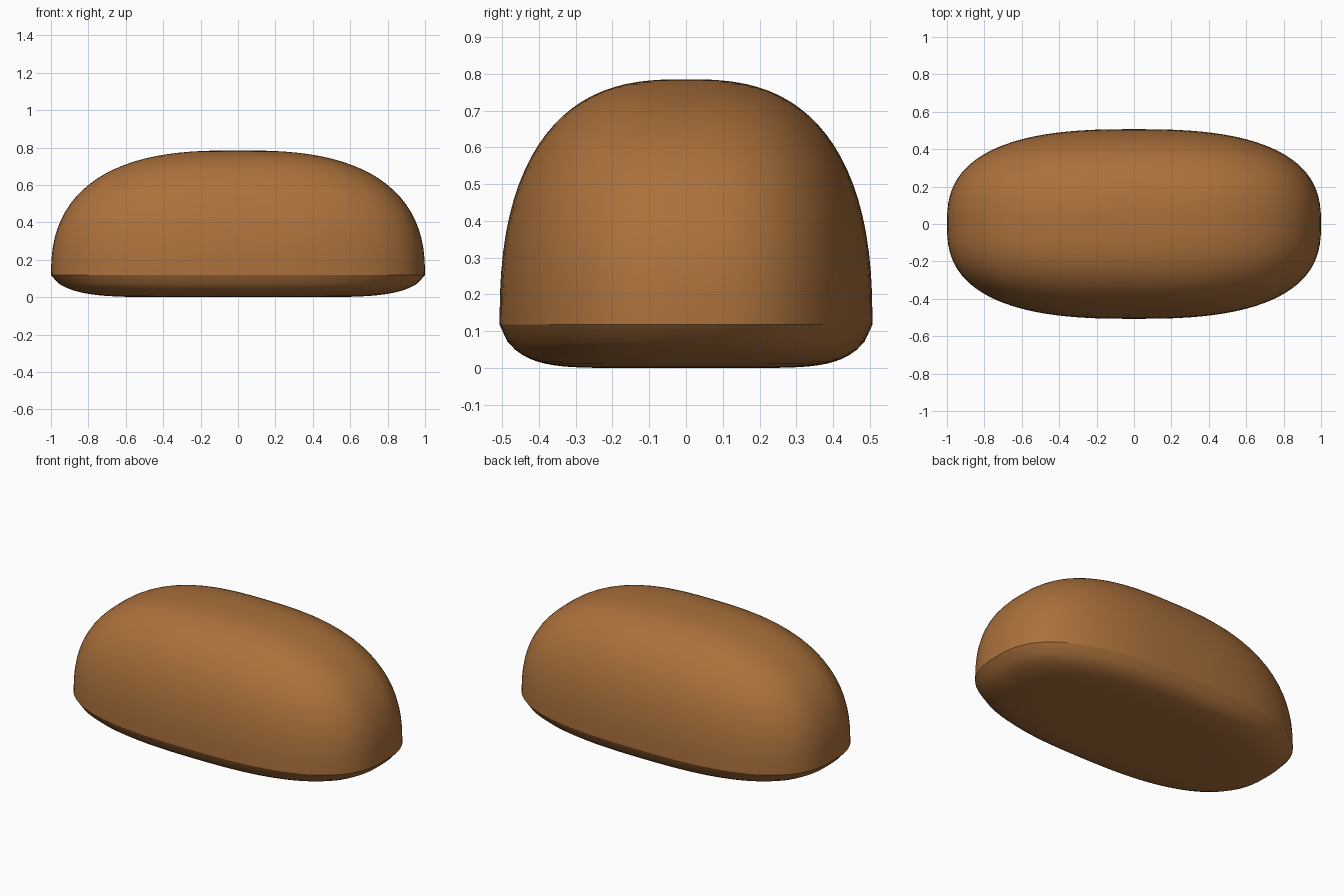
import bpy
import bmesh
import math

cube = bpy.data.objects.get("Cube")
if cube:
    bpy.data.objects.remove(cube, do_unlink=True)

HALF_X, HALF_Y = 1.0, 0.507
RIM_Z, TOP_Z = 0.118, 0.785
SEGMENTS, RINGS = 96, 24

# Warm brown crust
crust = bpy.data.materials.new("brown_crust")
crust.use_nodes = True
colour = (0.41, 0.165, 0.045, 1)
crust.diffuse_color = colour
crust.node_tree.nodes["Principled BSDF"].inputs["Base Color"].default_value = colour


def rounded(value, power):
    return math.copysign(abs(value) ** power, value)


def add_ring(bm, scale, z):
    """Add one rounded oblong ring of the body."""
    ring = []
    for i in range(SEGMENTS):
        a = math.tau * i / SEGMENTS
        x = HALF_X * scale * rounded(math.cos(a), 2 / 2.65)
        y = HALF_Y * scale * rounded(math.sin(a), 2 / 2.65)
        ring.append(bm.verts.new((x, y, z)))
    return ring


def dome_z(s):
    return RIM_Z + (TOP_Z - RIM_Z) * (1 - s ** 2.7) ** 0.41


def base_z(s):
    return RIM_Z * (1 - (1 - s ** 7) ** 0.7)


def add_cap(bm, rim, scales, height):
    """Close the rim with rings that shrink to a centre point."""
    previous = rim
    for s in scales:
        ring = add_ring(bm, s, height(s))
        for i in range(SEGMENTS):
            j = (i + 1) % SEGMENTS
            bm.faces.new((previous[i], previous[j], ring[j], ring[i]))
        previous = ring
    centre = bm.verts.new((0, 0, height(0)))
    for i in range(SEGMENTS):
        bm.faces.new((previous[i], previous[(i + 1) % SEGMENTS], centre))


# Tall dome above the rim, shallow flattened base below it
bm = bmesh.new()
rim = add_ring(bm, 1, RIM_Z)
add_cap(bm, rim, [math.cos(math.pi / 2 * i / RINGS) for i in range(1, RINGS)], dome_z)
add_cap(bm, rim, [1 - i / RINGS for i in range(1, RINGS)], base_z)
bmesh.ops.recalc_face_normals(bm, faces=bm.faces)

# Smooth everywhere except the crisp rim
for face in bm.faces:
    face.smooth = True
for i in range(SEGMENTS):
    bm.edges.get((rim[i], rim[(i + 1) % SEGMENTS])).smooth = False

mesh = bpy.data.meshes.new("loaf_body")
bm.to_mesh(mesh)
bm.free()
mesh.materials.append(crust)
loaf = bpy.data.objects.new("loaf_body", mesh)
bpy.context.collection.objects.link(loaf)
